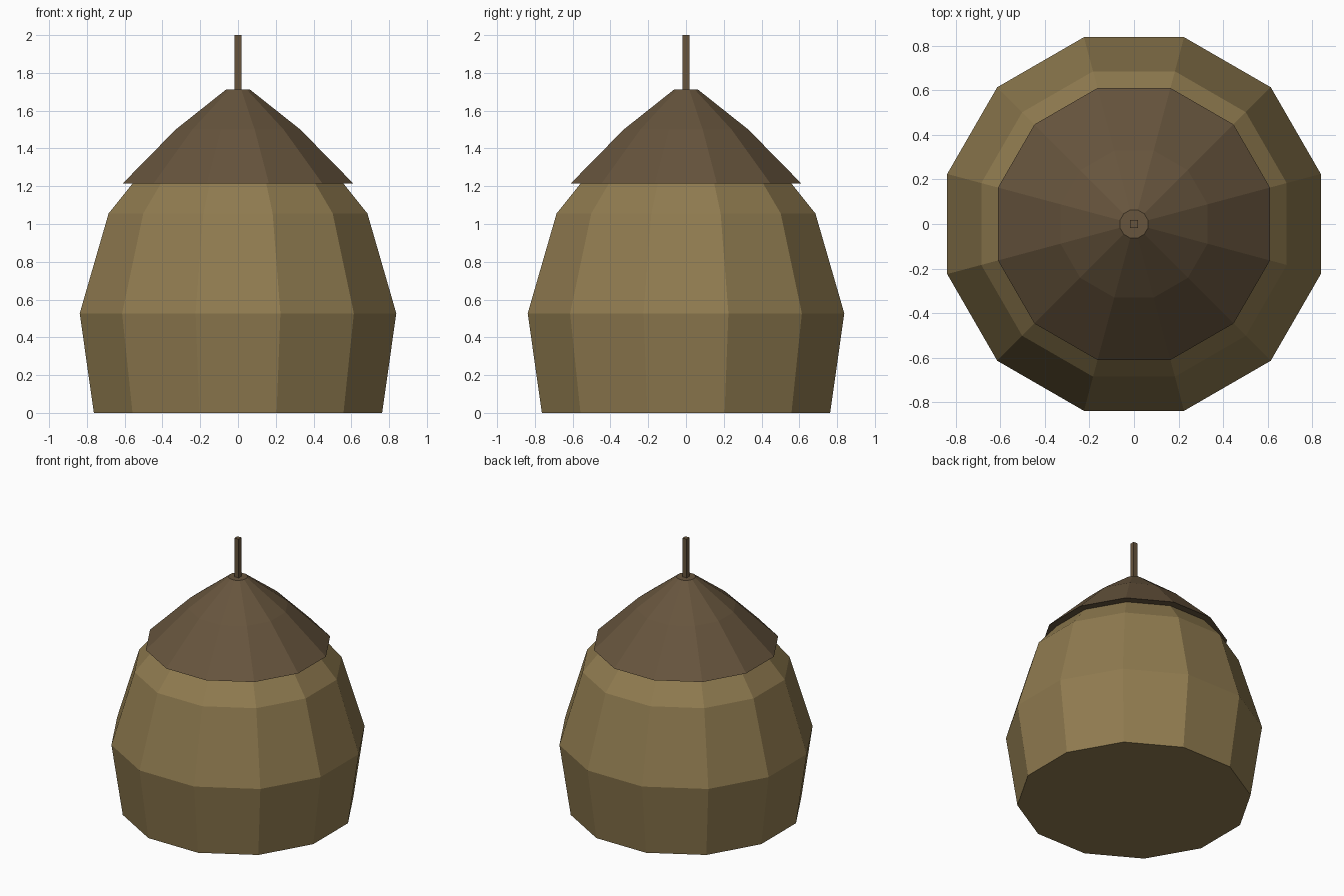
import bpy, bmesh, math

if "Cube" in bpy.data.objects:
    bpy.data.objects.remove(bpy.data.objects["Cube"])

def material(name, rgb):
    m = bpy.data.materials.new(name)
    m.diffuse_color = (*rgb, 1)
    m.use_nodes = True
    m.node_tree.nodes["Principled BSDF"].inputs["Base Color"].default_value = m.diffuse_color
    return m

straw = material("straw", (0.28, 0.20, 0.08))
bark = material("dark bark", (0.135, 0.09, 0.047))

def lathe(name, profile, sides, mat):
    """Closed faceted solid from (half width across flats, z) rings."""
    bm = bmesh.new()
    step = 2 * math.pi / sides
    rings = []
    for w, z in profile:
        r = w / math.cos(step / 2)
        rings.append([bm.verts.new((r * math.cos((i + .5) * step),
                                    r * math.sin((i + .5) * step), z))
                      for i in range(sides)])
    for a, b in zip(rings, rings[1:]):
        for i in range(sides):
            j = (i + 1) % sides
            bm.faces.new((a[i], a[j], b[j], b[i]))
    bm.faces.new(rings[0][::-1])
    bm.faces.new(rings[-1])
    me = bpy.data.meshes.new(name)
    bm.to_mesh(me)
    bm.free()
    me.materials.append(mat)
    ob = bpy.data.objects.new(name, me)
    bpy.context.collection.objects.link(ob)

# Bulging hut body, running up a little inside the roof
lathe("body", [(0.763, 0), (0.838, 0.527), (0.685, 1.056), (0.485, 1.305)], 12, straw)
# Overhanging conical roof
lathe("roof", [(0.61, 1.215), (0.33, 1.50), (0.063, 1.712)], 12, bark)
# Square pole on top
lathe("pole", [(0.0175, 1.70), (0.0175, 2.0)], 4, bark)
